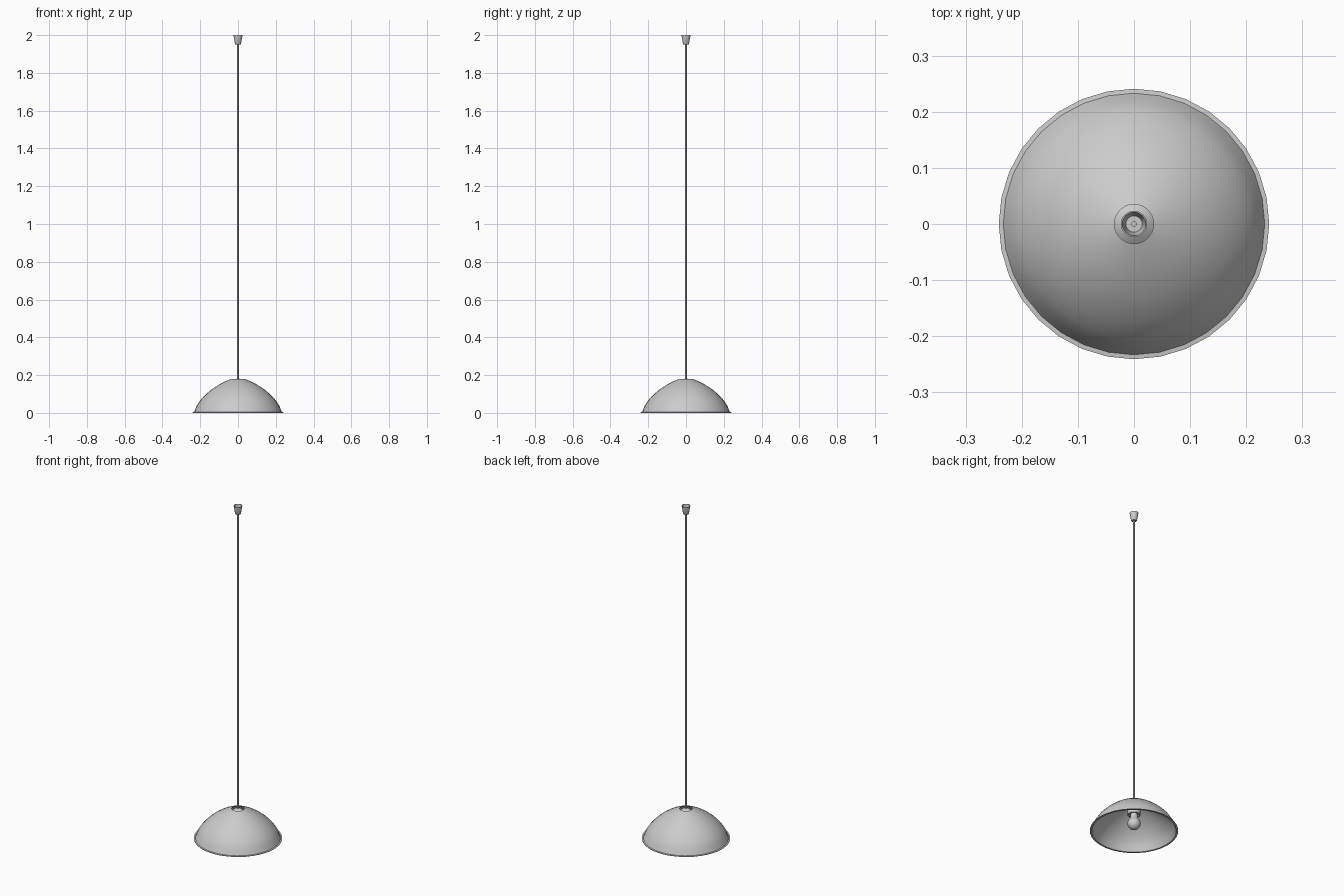
import bpy, bmesh, math

if "Cube" in bpy.data.objects:
    bpy.data.objects.remove(bpy.data.objects["Cube"])


def lathe(name, profile, sides=32, closed=False, angle=35):
    """Revolve (radius, z) points about the z axis; radius 0 makes a pole."""
    bm = bmesh.new()
    rings = []
    for r, z in profile:
        if r == 0:
            rings.append([bm.verts.new((0, 0, z))] * sides)
        else:
            rings.append([bm.verts.new((r * math.cos(2 * math.pi * i / sides),
                                        r * math.sin(2 * math.pi * i / sides), z))
                          for i in range(sides)])
    pairs = list(zip(rings, rings[1:]))
    if closed:
        pairs.append((rings[-1], rings[0]))
    for a, b in pairs:
        for i in range(sides):
            j = (i + 1) % sides
            corners = list(dict.fromkeys((a[i], a[j], b[j], b[i])))
            if len(corners) > 2:
                bm.faces.new(corners)
    bmesh.ops.recalc_face_normals(bm, faces=bm.faces)
    mesh = bpy.data.meshes.new(name)
    bm.to_mesh(mesh)
    bm.free()
    obj = bpy.data.objects.new(name, mesh)
    bpy.context.collection.objects.link(obj)
    bpy.ops.object.select_all(action='DESELECT')
    obj.select_set(True)
    bpy.context.view_layer.objects.active = obj
    bpy.ops.object.shade_smooth_by_angle(angle=math.radians(angle))
    return obj


# Thin dome shade with a small flared lip and an open collar at the top
outer = [(0.035, 0.18), (0.06, 0.17), (0.10, 0.15), (0.14, 0.124), (0.175, 0.094),
         (0.202, 0.064), (0.22, 0.036), (0.229, 0.012), (0.233, 0.004), (0.241, 0.003)]
inner = [(0.241, 0.0), (0.231, 0.0), (0.225, 0.012), (0.216, 0.035), (0.198, 0.061),
         (0.171, 0.091), (0.137, 0.12), (0.098, 0.145), (0.06, 0.165), (0.035, 0.175)]
lathe("shade", outer + inner, closed=True)

# Lamp holder, with sloped top sitting in the shade opening
lathe("socket", [(0, 0.182), (0.012, 0.18), (0.02, 0.176), (0.035, 0.165),
                 (0.035, 0.1), (0.028, 0.1), (0.028, 0.11), (0, 0.11)])

# Bulb: neck widening into a globe
globe = [(0.036 * math.cos(math.radians(a)), 0.046 + 0.036 * math.sin(math.radians(a)))
         for a in range(45, -90, -15)]
lathe("bulb", [(0, 0.115), (0.018, 0.115), (0.018, 0.095), (0.021, 0.082)]
      + globe + [(0, 0.01)], sides=24, angle=60)

# Hanging cable
lathe("cable", [(0, 0.17), (0.005, 0.17), (0.005, 1.965), (0, 1.965)], sides=12)

# Ceiling cup, open at the top
lathe("ceiling_cup", [(0, 1.95), (0.014, 1.95), (0.016, 1.953), (0.0235, 1.997),
                      (0.0235, 2.0), (0.021, 2.0), (0.0145, 1.96), (0, 1.96)])
